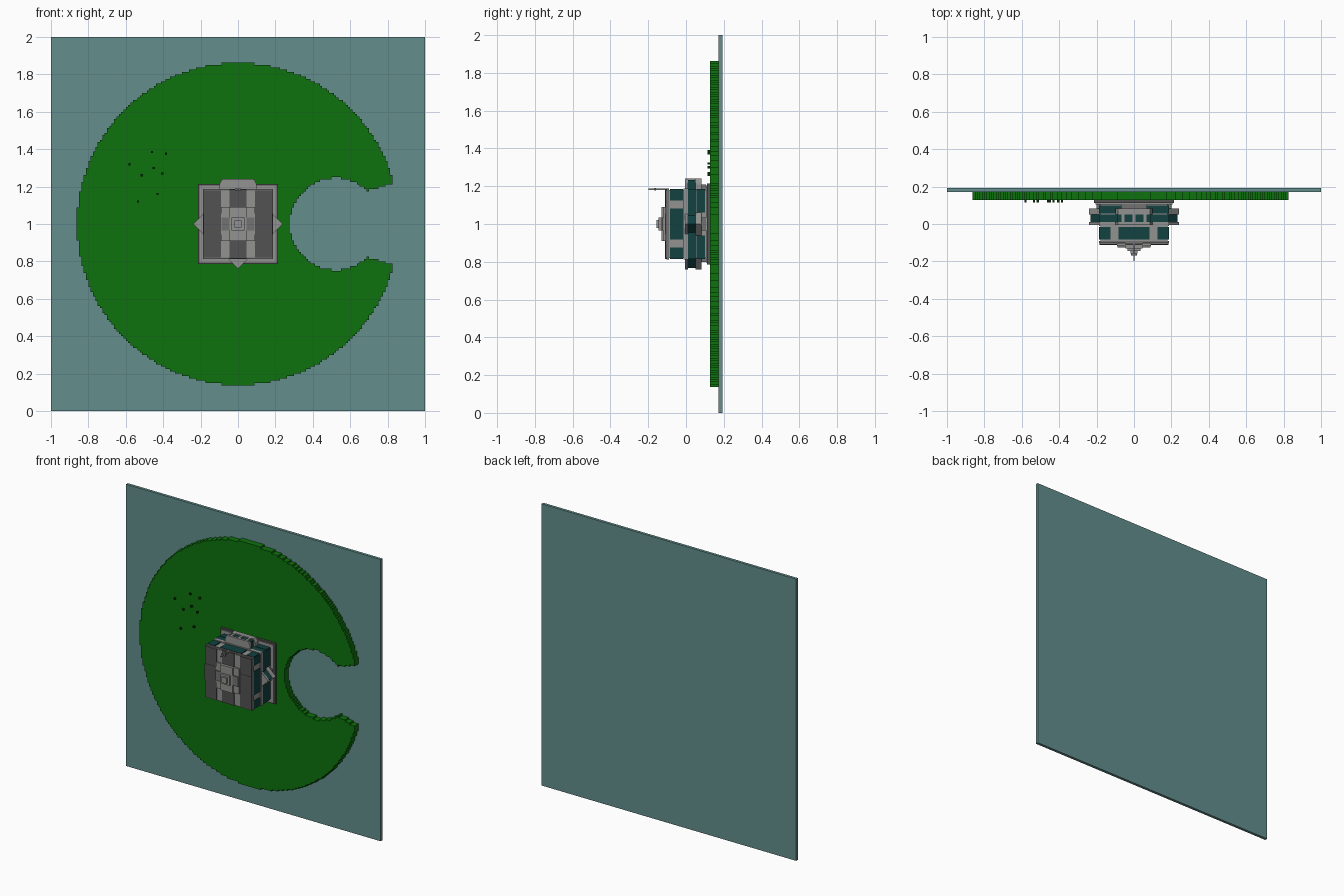
import bpy, bmesh, math
from mathutils import Matrix, Vector

if "Cube" in bpy.data.objects:
    bpy.data.objects.remove(bpy.data.objects["Cube"])


def material(name, rgb):
    m = bpy.data.materials.new(name)
    m.use_nodes = True
    m.diffuse_color = (*rgb, 1)
    b = m.node_tree.nodes["Principled BSDF"]
    b.inputs["Base Color"].default_value = (*rgb, 1)
    b.inputs["Roughness"].default_value = 0.8
    return m


WATER = material("water", (0.125, 0.275, 0.265))
GRASS = material("grass", (0.004, 0.165, 0.004))
STONE = material("light_stone", (0.29, 0.29, 0.285))
GREY = material("mid_grey", (0.17, 0.17, 0.17))
ROOF = material("dark_roof", (0.085, 0.085, 0.085))
GLASS = material("dark_teal_glass", (0.006, 0.052, 0.052))
SHRUB = material("shrub", (0.002, 0.03, 0.002))


def finish(name, bm, mat):
    bmesh.ops.recalc_face_normals(bm, faces=bm.faces)
    me = bpy.data.meshes.new(name)
    bm.to_mesh(me)
    bm.free()
    me.materials.append(mat)
    ob = bpy.data.objects.new(name, me)
    bpy.context.collection.objects.link(ob)
    return ob


def prism(name, pts, y0, y1, mat, turn=0):
    """Plan outline in x and z about the centre, swept from y0 to y1, in quarter turns."""
    bm = bmesh.new()
    face = bm.faces.new([bm.verts.new((x, y0, z)) for x, z in pts])
    ext = bmesh.ops.extrude_face_region(bm, geom=[face])["geom"]
    vs = [v for v in ext if isinstance(v, bmesh.types.BMVert)]
    bmesh.ops.translate(bm, verts=vs, vec=(0, y1 - y0, 0))
    rot = Matrix.Rotation(turn * math.pi / 2, 4, 'Y')
    bmesh.ops.transform(bm, verts=bm.verts, matrix=Matrix.Translation((0, 0, 1)) @ rot)
    return finish(name, bm, mat)


def box(name, x0, x1, z0, z1, y0, y1, mat, turn=0):
    return prism(name, [(x0, z0), (x1, z0), (x1, z1), (x0, z1)], y0, y1, mat, turn)


def block(name, h, y0, y1, mat):
    return box(name, -h, h, -h, h, y0, y1, mat)


# Water slab
block("water_slab", 1.0, 0.172, 0.192, WATER)


# Stepped island with a round bay opening through a channel on one side
def on_island(x, z):
    if math.hypot(x, z) > 0.861:
        return False
    if math.hypot(x - 0.522, z) < 0.245:
        return False
    return not (x > 0.69 and abs(z) < 0.18 + (x - 0.7) * 0.3)


def build_island(n=138, half=0.8625):
    bm = bmesh.new()
    bmesh.ops.create_grid(bm, x_segments=n, y_segments=n, size=half)
    out = [f for f in bm.faces if not on_island(*f.calc_center_median().xy)]
    bmesh.ops.delete(bm, geom=out, context='FACES')
    ext = bmesh.ops.extrude_face_region(bm, geom=list(bm.faces))["geom"]
    top = [v for v in ext if isinstance(v, bmesh.types.BMVert)]
    bmesh.ops.translate(bm, verts=top, vec=(0, 0, 0.045))
    bmesh.ops.transform(bm, verts=bm.verts, matrix=Matrix.Translation((0, 0.172, 1))
                        @ Matrix.Rotation(math.pi / 2, 4, 'X'))
    bmesh.ops.recalc_face_normals(bm, faces=bm.faces)
    bmesh.ops.dissolve_limit(bm, angle_limit=0.01, verts=bm.verts, edges=bm.edges)
    finish("island", bm, GRASS)


build_island()

# Shrubs scattered on the grass
for x, z in [(-.58, .32), (-.46, .385), (-.385, .375), (-.45, .30),
             (-.405, .27), (-.515, .26), (-.43, .16), (-.535, .12)]:
    box("shrub", x - .006, x + .006, z - .006, z + .006, 0.114, 0.128, SHRUB)

# Terrace and main body
block("terrace", 0.215, 0.112, 0.13, ROOF)
block("terrace_top", 0.205, 0.105, 0.113, STONE)
block("lower_storey", 0.18, 0.05, 0.106, STONE)
block("glazed_band", 0.186, 0.01, 0.052, GLASS)
block("middle_ledge", 0.188, -0.012, 0.01, STONE)
block("upper_storey", 0.18, -0.09, -0.01, STONE)
block("cornice", 0.187, -0.102, -0.09, GREY)

# Windows and pointed bays around the four walls
for t in range(4):
    for x0, x1 in [(-.181, -.125), (-.083, .083), (.125, .181)]:
        box("upper_window", x0, x1, -.186, -.178, -0.084, -0.016, GLASS, t)
    for x0, x1 in [(-.18, -.06), (.06, .18)]:
        box("lower_window", x0, x1, -.186, -.178, 0.056, 0.1, GLASS, t)
    if t != 2:
        tri = [(-.07, -.17), (.07, -.17), (0, -.24)]
        core = [(-.06, -.17), (.06, -.17), (0, -.232)]
        prism("bay_roof", tri, -0.005, 0.01, STONE, t)
        prism("bay_glass", core, 0.01, 0.05, GLASS, t)
        prism("bay_floor", tri, 0.05, 0.083, STONE, t)
        box("bay_pier", -.035, .035, -.2, -.17, 0.083, 0.106, GREY, t)

# Broad entrance bay on the upper side
entry = [(-.098, .17), (.098, .17), (.098, .215), (.085, .24), (-.085, .24), (-.098, .215)]
prism("entrance_roof", entry, -0.005, 0.01, STONE)
box("entrance_glass", -.088, .088, .17, .232, 0.01, 0.05, GLASS)
prism("entrance_floor", entry, 0.05, 0.083, STONE)
box("entrance_steps", -.07, .07, .17, .21, 0.083, 0.106, GREY)
for x in (-.06, 0, .06):
    box("entrance_post", x - .008, x + .008, .225, .24, 0.01, 0.05, STONE)

# Roof: dark panels on a light cross
block("roof_deck", 0.178, -0.105, -0.1, STONE)
for s in (-1, 1):
    a, b = sorted((s * .092, s * .184))
    for z0, z1 in [(-.178, -.055), (.055, .178)]:
        box("roof_panel", a, b, z0, z1, -0.109, -0.1, ROOF)
    box("roof_side_strip", a, b, -.055, .055, -0.111, -0.1, ROOF)
    a, b = sorted((s * .09, s * .184))
    box("roof_end_panel", -.046, .046, a, b, -0.111, -0.1, ROOF)

# Stepped crown with a small lantern
block("crown_base", 0.09, -0.118, -0.1, STONE)
box("crown_ridge", -.046, .046, -.09, .09, -0.13, -0.115, STONE)
box("crown_cross", -.088, .088, -.035, .035, -0.126, -0.115, GREY)
block("lantern", 0.034, -0.145, -0.125, STONE)
block("lantern_cap", 0.02, -0.157, -0.145, STONE)

# Flagpole at the edge of the roof
box("flagpole", -.004, .004, .18, .188, -0.198, -0.1, STONE)
box("flagpole_collar", -.016, .016, .178, .19, -0.168, -0.158, GREY)
